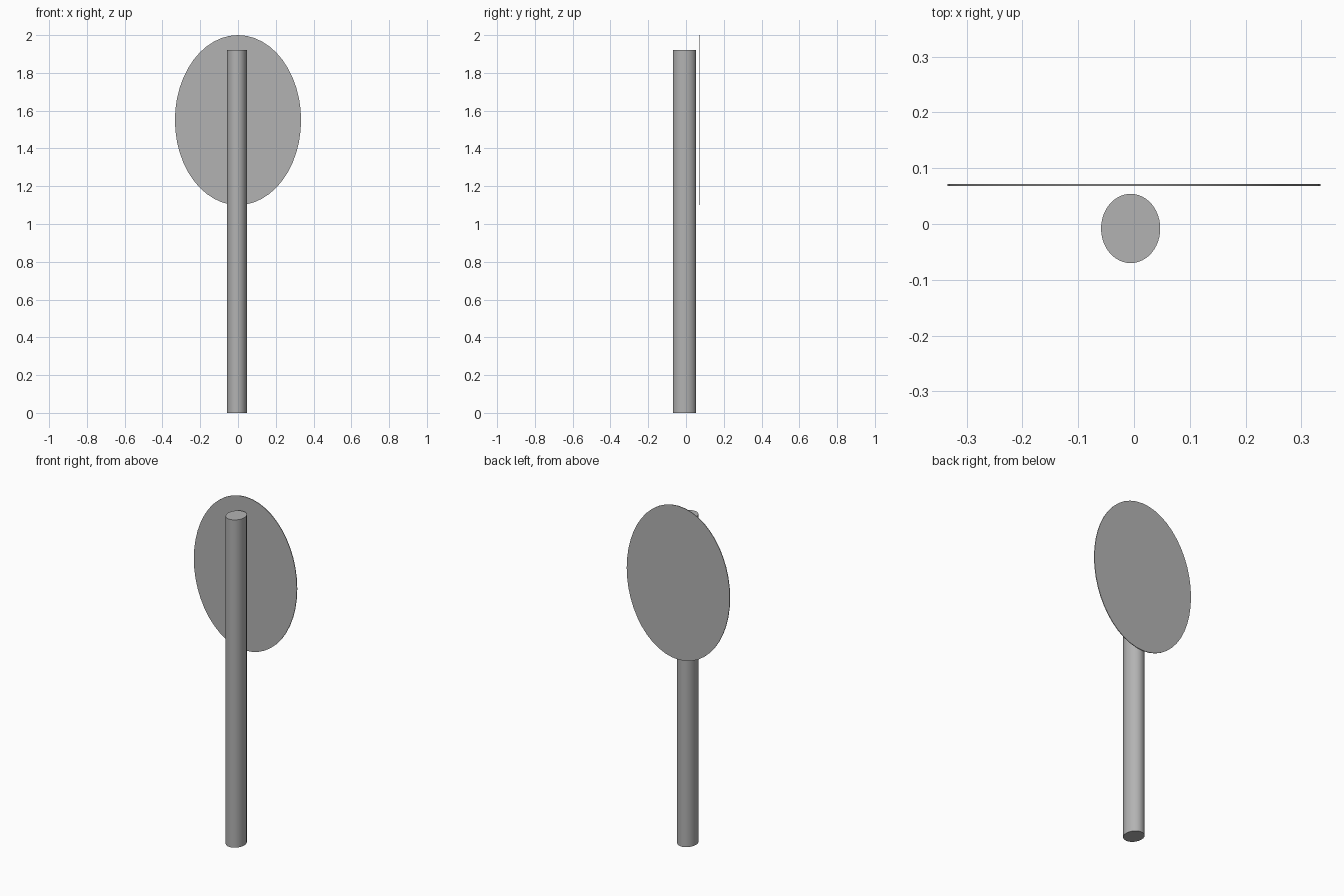
import bpy
import math

if "Cube" in bpy.data.objects:
    bpy.data.objects.remove(bpy.data.objects["Cube"])


def elliptic_disc(name, centre, radii, depth, material, rotation=(0, 0, 0), sides=48):
    """Closed cylinder stretched to an elliptical section."""
    bpy.ops.mesh.primitive_cylinder_add(vertices=sides, radius=1, depth=depth,
                                        location=centre, rotation=rotation)
    obj = bpy.context.object
    obj.name = name
    obj.scale = (radii[0], radii[1], 1)
    bpy.ops.object.transform_apply(location=False, rotation=True, scale=True)
    bpy.ops.object.shade_smooth_by_angle(angle=math.radians(30))
    obj.data.materials.append(material)
    return obj


grey = bpy.data.materials.new("plain grey")
grey.diffuse_color = (0.45, 0.45, 0.45, 1)
grey.use_nodes = True
grey.node_tree.nodes["Principled BSDF"].inputs["Base Color"].default_value = grey.diffuse_color

# Upright post
elliptic_disc("post", (-0.006, -0.008, 0.96), (0.053, 0.062), 1.92, grey)

# Thin oval sign plate standing just behind the post
elliptic_disc("sign_plate", (0, 0.07, 1.55), (0.334, 0.45), 0.004, grey,
              rotation=(math.radians(90), 0, 0))
